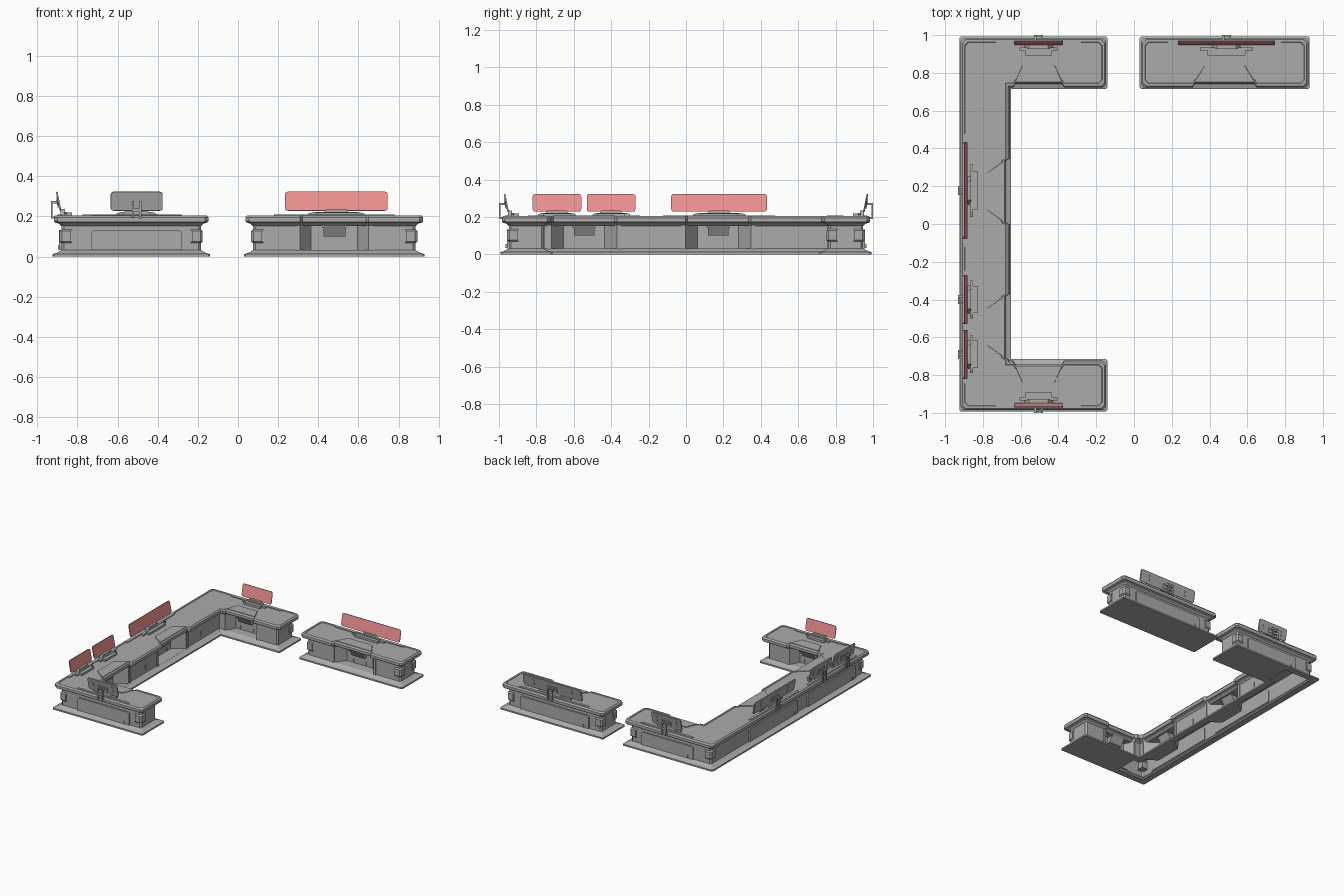
import bpy, bmesh
from math import pi, sin, cos, radians
from mathutils import Matrix, Vector

if "Cube" in bpy.data.objects:
    bpy.data.objects.remove(bpy.data.objects["Cube"])

red = bpy.data.materials.new("screen_red")
red.diffuse_color = (0.88, 0.29, 0.29, 1)
red.use_nodes = True
red.node_tree.nodes["Principled BSDF"].inputs["Base Color"].default_value = red.diffuse_color
grey = bpy.data.materials.new("dark_grey")
grey.diffuse_color = (0.41, 0.41, 0.41, 1)
grey.use_nodes = True
grey.node_tree.nodes["Principled BSDF"].inputs["Base Color"].default_value = grey.diffuse_color


def loft(name, rings, bottom=True, top=True, M=Matrix(), mat=grey):
    """Skin a stack of equal-length rings, with optional end caps."""
    bm = bmesh.new()
    vs = [[bm.verts.new(M @ Vector(p)) for p in r] for r in rings]
    n = len(vs[0])
    for a, b in zip(vs, vs[1:]):
        for i in range(n):
            j = (i + 1) % n
            bm.faces.new((a[i], a[j], b[j], b[i]))
    if bottom:
        bm.faces.new(vs[0][::-1])
    if top:
        bm.faces.new(vs[-1])
    if bottom and top:
        bmesh.ops.recalc_face_normals(bm, faces=bm.faces)
    me = bpy.data.meshes.new(name)
    bm.to_mesh(me)
    bm.free()
    ob = bpy.data.objects.new(name, me)
    bpy.context.collection.objects.link(ob)
    me.materials.append(mat)
    return ob


def box(name, u, v, z, M):
    """Box from (min, max) ranges in a local frame."""
    ring = [(u[0], v[0]), (u[1], v[0]), (u[1], v[1]), (u[0], v[1])]
    return loft(name, [[(x, y, h) for x, y in ring] for h in z], M=M)


def outline(pts, inset, chamfer, knees=()):
    """Inset a right-angled CCW outline, chamfer outer corners, cut knee notches."""
    P = [Vector(p) for p in pts]
    n = len(P)
    D = [(P[(i + 1) % n] - P[i]).normalized() for i in range(n)]
    N = [Vector((-d.y, d.x)) for d in D]
    Q = [P[i] + (N[i - 1] + N[i]) * inset for i in range(n)]
    out = []
    for i in range(n):
        if D[i - 1].cross(D[i]) > 0:
            out += [Q[i] - D[i - 1] * chamfer, Q[i] + D[i] * chamfer]
        else:
            out.append(Q[i])
        for e, c, mouth, back, depth in knees:
            if e == i:
                m = Q[i] + D[i] * (Vector(c) - Q[i]).dot(D[i])
                out += [m - D[i] * mouth, m - D[i] * back + N[i] * depth,
                        m + D[i] * back + N[i] * depth, m + D[i] * mouth]
    return out


def sweep(name, pts, profile, chamfer, knees=(), bottom=True, top=True):
    rings = [[(p.x, p.y, z) for p in outline(pts, o, chamfer, knees)] for o, z in profile]
    return loft(name, rings, bottom, top)


BASE = [(.05, 0), (0, 0), (0, .012), (.022, .019), (.045, .032)]
BODY = [(.045, .025), (.045, .16)]
TOP = [(.045, .152), (.032, .164), (.012, .17), (.007, .178), (.007, .195),
       (.016, .206), (.028, .206), (.031, .203)]


def counter(name, pts, knees, solid):
    """Plinth, walls with knee recesses, and moulded worktop."""
    sweep(name + "_plinth", pts, BASE, .008, bottom=solid, top=solid)
    sweep(name + "_walls", pts, BODY, .012, knees, False, False)
    lips = [(e, c, m, m - .012, .02) for e, c, m, b, d in knees]
    sweep(name + "_worktop", pts, TOP, .018, lips)


E = .992  # half length of the whole layout
U = [(-.925, -E), (-.14, -E), (-.14, -.715), (-.65, -.715),
     (-.65, .715), (-.14, .715), (-.14, E), (-.925, E)]
R = [(.03, .715), (.93, .715), (.93, E), (.03, E)]
counter("u_counter", U, [(2, (-.505, -.7), .135, .095, .075),
                         (3, (-.65, -.545), .175, .11, .09),
                         (3, (-.65, .172), .175, .11, .09),
                         (4, (-.505, .7), .135, .095, .075)], False)
counter("island_counter", R, [(0, (.48, .7), .17, .115, .075)], True)


def frame(x, y, ang):
    return Matrix.Translation((x, y, 0)) @ Matrix.Rotation(ang, 4, 'Z')


def knee(M, mouth, back, depth):
    """Floor, drawer, slots and worktop pad of one knee recess."""
    v0, v1 = .232 - depth, .235
    trap = [(-back, v0), (back, v0), (mouth, v1), (-mouth, v1)]
    loft("knee_floor", [[(x, y, h) for x, y in trap] for h in (.002, .03)], M=M)
    pad = [(-back + .01, .15), (back - .01, .15), (mouth - .01, .238), (-mouth + .01, .238)]
    loft("desk_pad", [[(x * s, y, h) for x, y in pad] for s, h in ((1, .2), (.98, .209))], M=M)
    # drawer pod whose front leans over the knee space
    side = [(v0 - .005, .1), (v0 + .025, .1), (v0 + .055, .152), (v0 + .055, .168), (v0 - .005, .168)]
    loft("drawer_pod", [[(u, v, z) for v, z in side] for u in (-.055, .055)], M=M)
    for s in (-1, 1):
        box("drawer_cheek", sorted((s * .052, s * .062)), (v0 - .005, v0 + .06), (.145, .17), M)
        box("knee_slot", (s * .055 - .003, s * .055 + .003), (v0, v0 + .006), (.04, .06), M)
        # frame posts at the recess mouth
        box("mouth_post", (s * (mouth + .012) - .01, s * (mouth + .012) + .01),
            (.225, .236), (.03, .158), M)


def rounded(w, h, r):
    pts = []
    for k, (sx, sy) in enumerate(((1, 1), (-1, 1), (-1, -1), (1, -1))):
        for t in range(4):
            a = (k + t / 3) * pi / 2
            pts.append((sx * (w - r) + r * cos(a), sy * (h - r) + r * sin(a)))
    return pts


def monitor(M, w, sw):
    """Tilted screen, rear bracket and stepped foot; w, sw are half widths."""
    T = M @ Matrix.Translation((0, .032, .276)) @ Matrix.Rotation(radians(11), 4, 'X')
    shape = rounded(w, .048, .014)
    loft("screen_back", [[(x * s, v, z * s) for x, z in shape]
                         for v, s in ((-.005, .985), (-.002, 1), (.002, 1))], M=T)
    face = rounded(w - .001, .047, .013)
    loft("screen_face", [[(x, v, z) for x, z in face] for v in (.0018, .0035)], M=T, mat=red)
    box("screen_mount", (-.04, .04), (-.011, -.004), (-.03, .01), T)
    for s in (-1, 1):
        u = (s * .018 - .006, s * .018 + .006)
        box("bracket_post", u, (-.008, .001), (.19, .276), M)
        box("bracket_upper_arm", u, (-.008, .028), (.264, .276), M)
        box("bracket_lower_arm", u, (-.008, .026), (.19, .2), M)
        box("screen_vent", (s * w * .65 - .008, s * w * .65 + .008), (-.008, -.004), (-.02, .025), T)
    box("bracket_tie", (-.018, .018), (-.006, 0), (.225, .24), M)
    # stepped foot on the worktop
    foot = [(-sw, .2), (sw, .2), (sw, .214), (sw * .8, .222), (-sw * .8, .222), (-sw, .214)]
    loft("foot_wing", [[(x, v, z) for x, z in foot] for v in (.057, .073)], M=M)
    box("foot_block", (-sw * .72, sw * .72), (.073, .099), (.2, .219), M)
    neck = [(-.075, .205), (.075, .205), (.05, .236), (-.05, .236)]
    loft("foot_neck", [[(x, v, z) for x, z in neck] for v in (.041, .062)], M=M)


def rear(M, w):
    """Raised service panel, latch and ledge on the outer side."""
    pan = [(-w, .032), (w, .032), (w, .122), (w - .012, .132), (-w + .012, .132), (-w, .122)]
    loft("rear_panel", [[(x, v, z) for x, z in pan] for v in (.034, .05)], M=M)
    box("panel_latch", (w - .05, w - .04), (.028, .04), (.035, .055), M)
    ledge = [(-w, .025), (w, .025), (w, .04), (w - .02, .046), (-w + .02, .046), (-w, .04)]
    loft("rear_ledge", [[(x, v, z) for x, v in ledge] for z in (.2, .209)], M=M)


island = frame(.49, E, pi)
back_arm = frame(-.505, E, pi)
front_arm = frame(-.505, -E, 0)
spine = lambda y: frame(-.925, y, -pi / 2)

for M, w, sw in ((island, .256, .14), (back_arm, .13, .1), (front_arm, .13, .1),
                 (spine(.177), .256, .14), (spine(-.4), .13, .1), (spine(-.69), .13, .1)):
    monitor(M, w, sw)
for M, m, b, d in ((frame(.48, E, pi), .17, .115, .075), (back_arm, .135, .095, .075),
                   (front_arm, .135, .095, .075), (spine(.172), .175, .11, .09),
                   (spine(-.545), .175, .11, .09)):
    knee(M, m, b, d)
for M, w in ((frame(.48, E, pi), .3), (back_arm, .225), (front_arm, .225),
             (spine(.177), .3), (spine(-.545), .3)):
    rear(M, w)

# closed undersides of the two arms
for s in (-1, 1):
    box("arm_underside", (-.64, -.145), sorted((s * .72, s * .987)), (.0005, .012), Matrix())

# corner blocks clasping the outer corners
corners = [(-.925, s * E, 1, -s) for s in (-1, 1)] + [(-.14, s * E, -1, -s) for s in (-1, 1)]
corners += [(x, y, 1 if x < .5 else -1, 1 if y < .8 else -1) for x in (.03, .93) for y in (.715, E)]
for x, y, dx, dy in corners:
    ring = [(.036, .048), (.048, .036), (.09, .036), (.09, .09), (.036, .09)]
    loft("corner_block", [[(x + dx * (a + g), y + dy * (b + g), z) for a, b in ring]
                          for g, z in ((.008, .068), (0, .076), (0, .127), (.008, .135))])

# wall slots along the inner side of the spine
for y in (-.16, .53):
    box("wall_slot", (-.698, -.69), (y - .004, y + .004), (.06, .1), Matrix())
